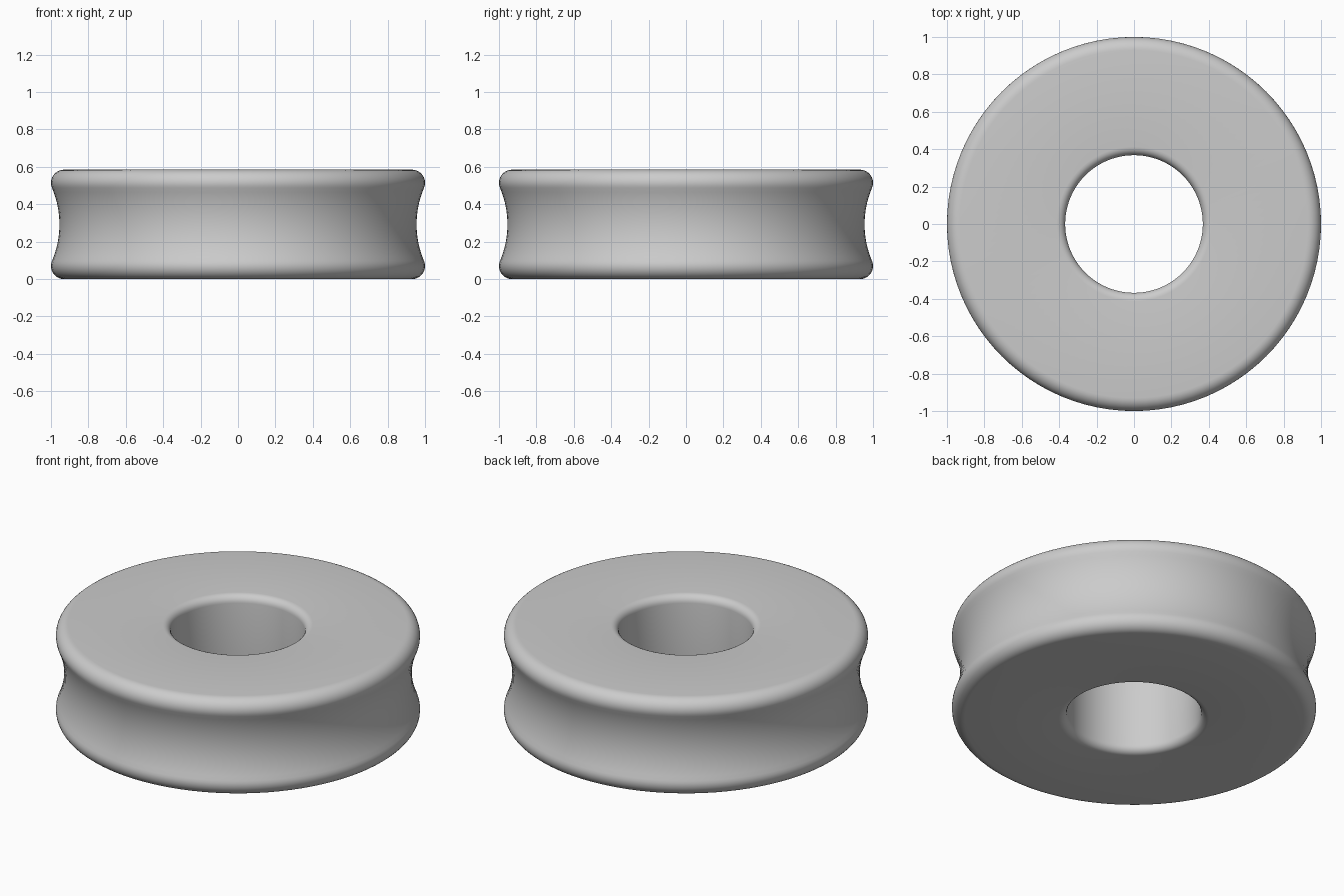
import bpy, bmesh
from math import sin, cos, radians
from mathutils import Matrix

cube = bpy.data.objects.get("Cube")
if cube:
    bpy.data.objects.remove(cube)

HEIGHT = 0.585
MID = HEIGHT / 2
SEGMENTS = 96


def arc(cx, cz, radius, start, end, steps):
    """Points on an arc in the radius/height plane, angles in degrees."""
    angles = [radians(start + (end - start) * i / steps) for i in range(steps + 1)]
    return [(cx + radius * cos(a), cz + radius * sin(a)) for a in angles]


# Plain grey material
grey = bpy.data.materials.new("plain grey")
grey.use_nodes = True
colour = (0.6, 0.6, 0.6, 1)
grey.diffuse_color = colour
grey.node_tree.nodes["Principled BSDF"].inputs["Base Color"].default_value = colour

# Upper half of the cross-section: bore lip, rounded rim, then tangent groove
lip, rim, tilt = 0.045, 0.07, 23
bore = 0.368
rim_x, rim_z = 1 - rim, HEIGHT - rim
groove = (rim_z - MID) / sin(radians(tilt)) - rim
groove_x = rim_x + (rim + groove) * cos(radians(tilt))
upper = arc(bore + lip, HEIGHT - lip, lip, 180, 90, 6)
upper += arc(rim_x, rim_z, rim, 90, -tilt, 10)
upper += arc(groove_x, MID, groove, 180 - tilt, 180, 8)[1:]

# Mirror for the lower half, leaving out the shared waist point
profile = upper + [(x, HEIGHT - z) for x, z in reversed(upper[:-1])]

# Revolve the closed cross-section into the grooved ring
bm = bmesh.new()
rings = []
for i in range(SEGMENTS):
    turn = Matrix.Rotation(radians(360 * i / SEGMENTS), 3, "Z")
    rings.append([bm.verts.new(turn @ Matrix.Translation((x, 0, z)).translation)
                  for x, z in profile])
count = len(profile)
for i, ring in enumerate(rings):
    after = rings[(i + 1) % SEGMENTS]
    for j in range(count):
        k = (j + 1) % count
        bm.faces.new((ring[j], ring[k], after[k], after[j]))
bmesh.ops.recalc_face_normals(bm, faces=bm.faces)

mesh = bpy.data.meshes.new("grooved_ring")
bm.to_mesh(mesh)
bm.free()
mesh.materials.append(grey)
ring_object = bpy.data.objects.new("grooved_ring", mesh)
bpy.context.collection.objects.link(ring_object)

# Smooth shading
bpy.ops.object.select_all(action="DESELECT")
ring_object.select_set(True)
bpy.context.view_layer.objects.active = ring_object
bpy.ops.object.shade_smooth_by_angle(angle=radians(40))
